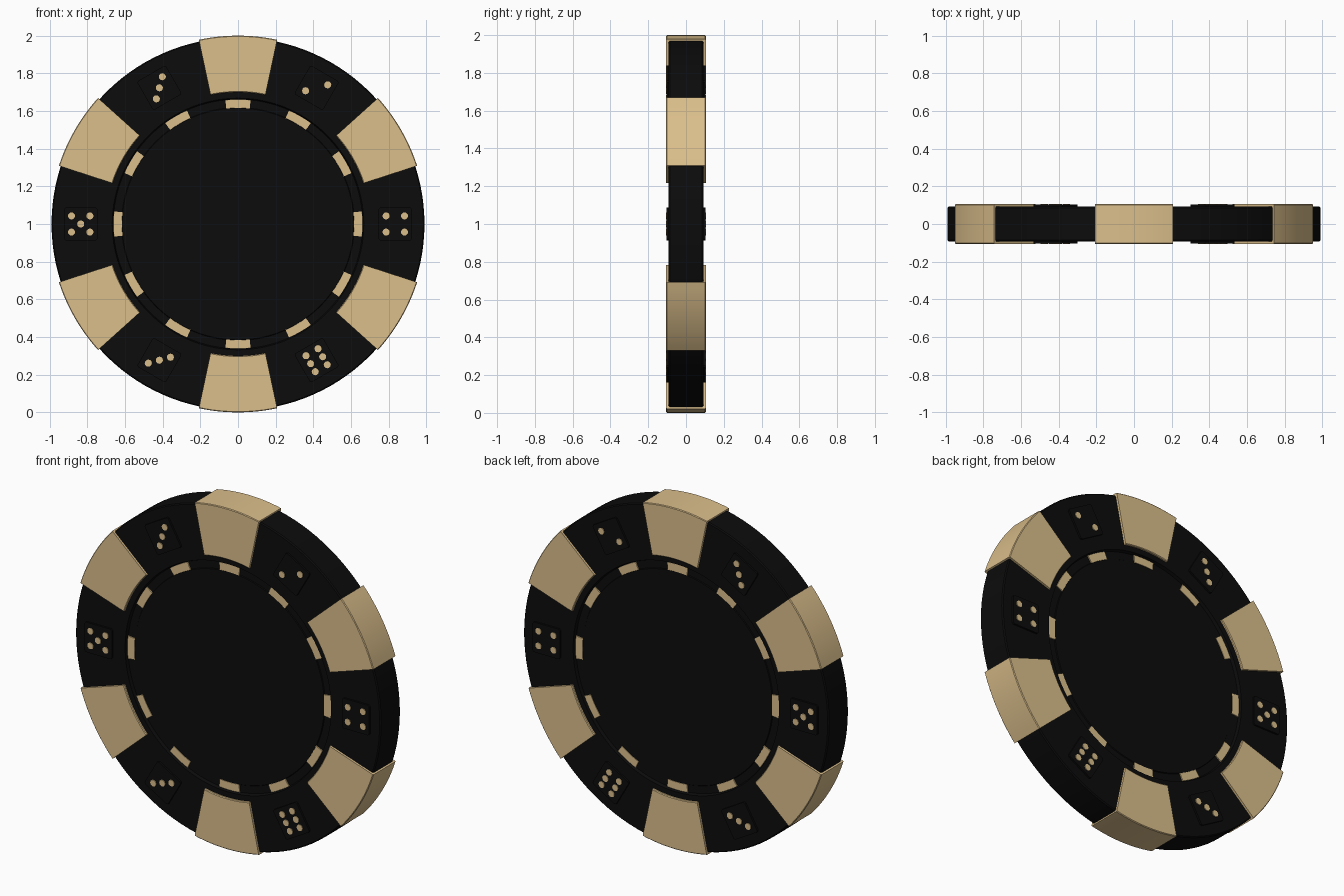
import bpy, bmesh, math
from mathutils import Vector

if "Cube" in bpy.data.objects:
    bpy.data.objects.remove(bpy.data.objects["Cube"])


def material(name, rgb):
    m = bpy.data.materials.new(name)
    m.diffuse_color = (*rgb, 1)
    m.use_nodes = True
    m.node_tree.nodes["Principled BSDF"].inputs["Base Color"].default_value = m.diffuse_color
    return m


BLACK = material("matte_black", (0.0035, 0.0035, 0.0035))
TAN = material("tan", (0.71, 0.52, 0.26))


def polar(r, a, y):
    # the chip's axis runs along y through z = 1
    return Vector((r * math.cos(a), y, 1 + r * math.sin(a)))


def finish(bm, name, mat):
    bmesh.ops.remove_doubles(bm, verts=bm.verts, dist=1e-5)
    bmesh.ops.recalc_face_normals(bm, faces=bm.faces)
    me = bpy.data.meshes.new(name)
    bm.to_mesh(me)
    bm.free()
    me.materials.append(mat)
    ob = bpy.data.objects.new(name, me)
    bpy.context.collection.objects.link(ob)
    bpy.context.view_layer.objects.active = ob
    bpy.ops.object.select_all(action='DESELECT')
    ob.select_set(True)
    bpy.ops.object.shade_smooth_by_angle(angle=math.radians(30))
    return ob


def sweep(name, profile, start, end, steps, mat):
    # sweep a closed (radius, y) profile round the axis, angles in degrees
    bm = bmesh.new()
    rings = []
    for i in range(steps + 1):
        a = math.radians(start + (end - start) * i / steps)
        rings.append([bm.verts.new(polar(r, a, y)) for r, y in profile])
    n = len(profile)
    full = abs(end - start) >= 360
    for p, q in zip(rings, rings[1:]):
        for k in range(n if not full else n - 1):
            j = (k + 1) % n
            if profile[k][0] == 0:
                bm.faces.new((p[k], p[j], q[j]))
            elif profile[j][0] == 0:
                bm.faces.new((p[k], p[j], q[k]))
            else:
                bm.faces.new((p[k], p[j], q[j], q[k]))
    if not full:
        bm.faces.new(rings[0])
        bm.faces.new(rings[-1])
    return finish(bm, name, mat)


def plate(name, outline, y0, y1, mat):
    # prism between two y levels from (x, z) points
    bm = bmesh.new()
    lo = [bm.verts.new((x, y0, z)) for x, z in outline]
    hi = [bm.verts.new((x, y1, z)) for x, z in outline]
    n = len(outline)
    bm.faces.new(lo)
    bm.faces.new(hi)
    for k in range(n):
        j = (k + 1) % n
        bm.faces.new((lo[k], lo[j], hi[j], hi[k]))
    return finish(bm, name, mat)


# black body: rim, shallow ring groove and recessed centre
half = [(0, 0.079), (0.615, 0.079), (0.618, 0.074), (0.662, 0.074),
        (0.668, 0.092), (0.984, 0.092), (0.99, 0.086)]
sweep("chip_body", half + [(r, -y) for r, y in reversed(half)], 0, 360, 120, BLACK)

# six tan edge clips wrapping over the rim
clip = [(0.70, 0.085), (0.70, 0.101), (0.704, 0.105), (0.996, 0.105), (1.0, 0.101)]
hook = [(0.98, 0.085)]
profile = clip + [(r, -y) for r, y in reversed(clip)] + [(r, -y) for r, y in hook] + hook
for i in range(6):
    mid = 30 + 60 * i
    sweep(f"edge_clip_{i + 1}", profile, mid - 12, mid + 12, 12, TAN)

# twelve tan dashes on each side in the ring groove
for i in range(12):
    for s in (-1, 1):
        dash = [(0.616, s * 0.072), (0.616, s * 0.0805), (0.661, s * 0.0805), (0.661, s * 0.072)]
        sweep(f"ring_dash_{i + 1}_{'front' if s < 0 else 'back'}", dash,
              30 * i - 5.8, 30 * i + 5.8, 5, TAN)

# dice panels with pips, the same layout running through both sides
d = 0.043
corners = [(u, v) for u in (-0.049, 0.049) for v in (-d, d)]
diagonal = [(-d, d), (d, -d)]
six = [(u, v) for u in (-0.049, 0, 0.049) for v in (-0.037, 0.037)]
dice = {0: corners, 60: diagonal, 120: diagonal + [(0, 0)],
        180: corners + [(0, 0)], 240: diagonal + [(0, 0)], 300: six}

for deg, pips in dice.items():
    a = math.radians(deg)

    def local(u, v):
        # u points outward, v runs along the rim
        return (math.cos(a) * (0.835 + u) - math.sin(a) * v,
                1 + math.sin(a) * (0.835 + u) + math.cos(a) * v)

    h, c = 0.088, 0.008
    square = [(h, c - h), (h, h - c), (h - c, h), (c - h, h),
              (-h, h - c), (-h, c - h), (c - h, -h), (h - c, -h)]
    for s in (-1, 1):
        side = "front" if s < 0 else "back"
        plate(f"dice_panel_{deg}_{side}", [local(u, v) for u, v in square],
              s * 0.085, s * 0.103, BLACK)
        for k, (pu, pv) in enumerate(pips):
            disc = [local(pu + 0.019 * math.cos(t * math.tau / 12),
                          pv + 0.019 * math.sin(t * math.tau / 12)) for t in range(12)]
            plate(f"pip_{deg}_{k + 1}_{side}", disc, s * 0.1, s * 0.107, TAN)
